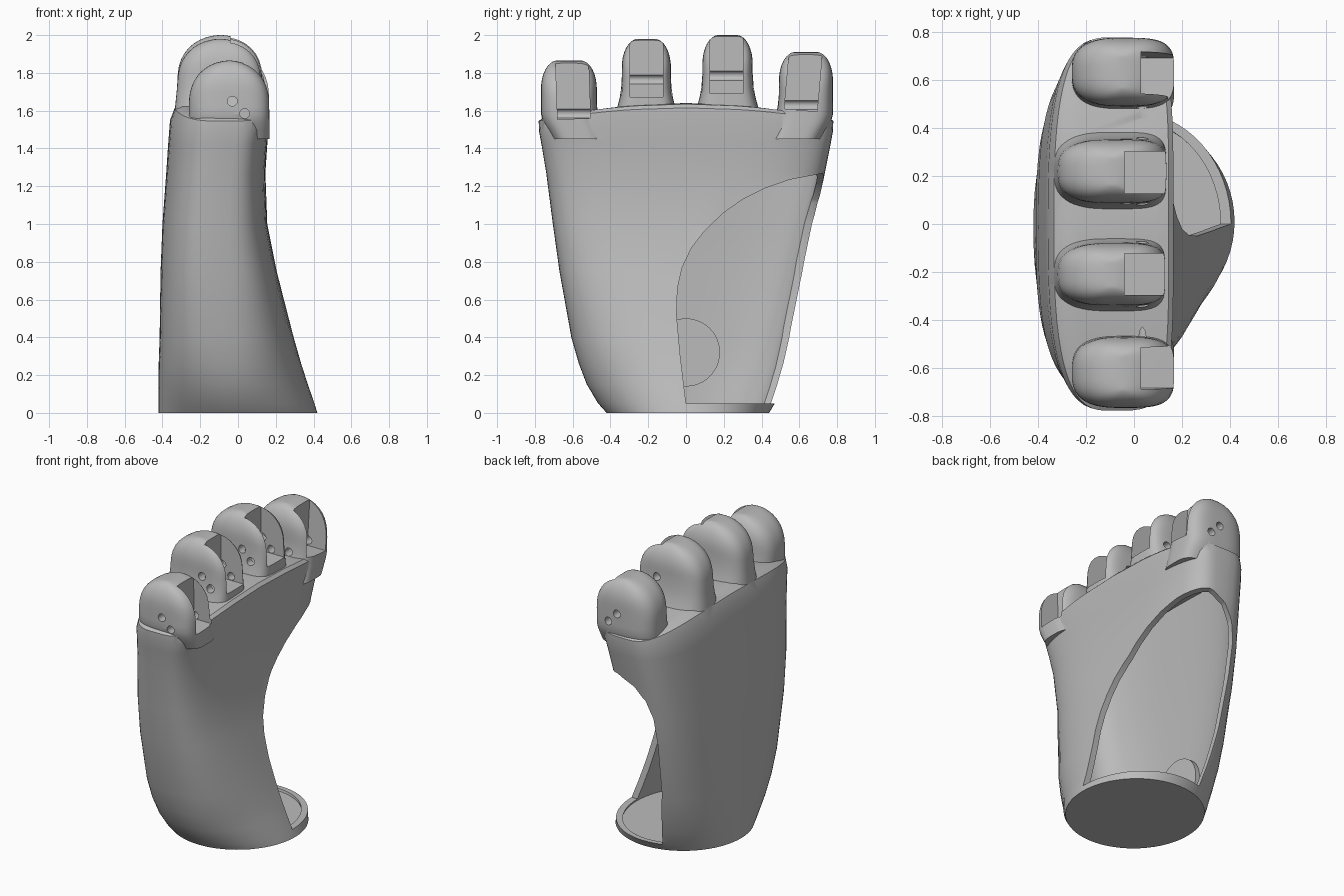
import bpy, bmesh, math
from math import cos, sin, pi, radians
from mathutils import Matrix

cube = bpy.data.objects.get("Cube")
if cube:
    bpy.data.objects.remove(cube, do_unlink=True)

grey = bpy.data.materials.new("plain_grey")
grey.use_nodes = True
colour = (0.5, 0.5, 0.5, 1)
grey.diffuse_color = colour
grey.node_tree.nodes["Principled BSDF"].inputs["Base Color"].default_value = colour

N = 64


def finish(name, bm):
    bmesh.ops.recalc_face_normals(bm, faces=bm.faces)
    mesh = bpy.data.meshes.new(name)
    bm.to_mesh(mesh)
    bm.free()
    obj = bpy.data.objects.new(name, mesh)
    obj.data.materials.append(grey)
    bpy.context.collection.objects.link(obj)
    return obj


def power(v, e):
    return math.copysign(abs(v) ** (2 / e), v)


def ring(z, x0, x1, y0, y1, xc, palm, back, bulge=0):
    """Rounded cross-section with its own exponent on the palm and back sides."""
    points = []
    for i in range(N):
        t = 2 * pi * i / N
        c, s = cos(t), sin(t)
        e = palm if c > 0 else back
        x = xc + power(c, e) * ((x1 - xc) if c > 0 else (xc - x0))
        u = power(s, e)
        y = (y0 + y1) / 2 + u * (y1 - y0) / 2
        points.append((x, y, z + bulge * (1 - u * u)))
    return points


def loft(name, rings):
    bm = bmesh.new()
    loops = [[bm.verts.new(p) for p in r] for r in rings]
    for a, b in zip(loops, loops[1:]):
        for i in range(N):
            j = (i + 1) % N
            bm.faces.new((a[i], a[j], b[j], b[i]))
    # close both ends with strips running across the section
    for loop in (loops[0], loops[-1]):
        for i in range(-N // 4, N // 4):
            ids = [i % N, (i + 1) % N, (N // 2 - i - 1) % N, (N // 2 - i) % N]
            bm.faces.new([loop[k] for k in dict.fromkeys(ids)])
    return finish(name, bm)


def prism(name, points, vec):
    bm = bmesh.new()
    face = bm.faces.new([bm.verts.new(p) for p in points])
    grown = bmesh.ops.extrude_face_region(bm, geom=[face])["geom"]
    bmesh.ops.translate(bm, vec=vec, verts=[v for v in grown if isinstance(v, bmesh.types.BMVert)])
    return finish(name, bm)


def box(x0, x1, y0, y1, z0, z1, lean=0):
    bm = bmesh.new()
    size = Matrix.Diagonal((x1 - x0, y1 - y0, z1 - z0, 1))
    place = Matrix.Translation(((x0 + x1) / 2, (y0 + y1) / 2, (z0 + z1) / 2))
    bmesh.ops.create_cube(bm, size=1, matrix=place @ Matrix.Rotation(lean, 4, "X") @ size)
    return finish("slot_cutter", bm)


def rod(name, axis, centre, radius, length, sides=24):
    bm = bmesh.new()
    turn = Matrix.Rotation(pi / 2, 4, axis)
    bmesh.ops.create_cone(bm, cap_ends=True, segments=sides, radius1=radius, radius2=radius,
                          depth=length, matrix=Matrix.Translation(centre) @ turn)
    return finish(name, bm)


def combine(target, other, operation):
    mod = target.modifiers.new("combine", "BOOLEAN")
    mod.operation = operation
    mod.solver = "EXACT"
    mod.object = other
    bpy.context.view_layer.objects.active = target
    bpy.ops.object.modifier_apply(modifier=mod.name)
    bpy.data.objects.remove(other, do_unlink=True)


# Palm outline by height: z, back x, palm x, front y, rear y, widest x, palm and back roundness
rows = [
    (0, -.42, .42, -.42, .44, 0, 2, 2),
    (.05, -.42, .405, -.465, .47, -.01, 2, 2.1),
    (.15, -.42, .37, -.525, .5, -.03, 2, 2.35),
    (.26, -.42, .335, -.567, .53, -.05, 2.2, 2.6),
    (.4, -.415, .295, -.607, .56, -.08, 2.5, 2.8),
    (.75, -.41, .205, -.67, .63, -.11, 3.1, 3),
    (1, -.4, .155, -.705, .68, -.12, 3.5, 3),
    (1.27, -.38, .145, -.74, .735, -.11, 3.8, 2.9),
    (1.42, -.37, .155, -.765, .765, -.1, 4.2, 2.9),
]
top = [
    ring(1.49, -.36, .165, -.778, .778, -.1, 4.5, 2.9, .06),
    ring(1.545, -.335, .165, -.78, .78, -.1, 4.5, 2.9, .07),
    ring(1.56, -.3, .145, -.76, .76, -.1, 4.5, 2.9, .075),
    ring(1.56, -.24, .1, -.72, .72, -.1, 4.5, 2.9, .08),
]
palm_shell = loft("palm_shell", [ring(*r) for r in rows] + top)

# Fingers: centre y, half width, tip z, back x, palm x, slot x, slot y, lean
fingers = [
    (-.62, .148, 1.865, -.26, .168, .03, -.6, 2),
    (-.21, .13, 1.98, -.32, .13, -.04, -.21, 0),
    (.22, .133, 2.0, -.32, .135, -.04, .215, 0),
    (.635, .143, 1.91, -.26, .168, .03, .625, -5),
]


def make_finger(cy, half, tip, x0, x1):
    rings = []
    crest = (x0 + x1) / 2
    outer = abs(cy) > .5
    heights = [1.45, 1.5, 1.54, 1.58, 1.62, 1.67, 1.72]
    arch = [tip - .24 * (1 - sin(a * pi / 20)) for a in range(1, 10)] + [tip - .0005]
    for z in [h for h in heights if h < tip - .23] + arch:
        s = max(0, (z - tip + .24) / .24)
        w = math.sqrt(max(0, 1 - s ** 2.4))
        flare = .07 * min(1, max(0, (tip - .2 - z) / .28)) ** 2
        tuck = -.06 * max(0, 1.56 - z) / .11   # keeps the outer base inside the palm
        c = max(0, (z - tip + .15) / .15)
        h = half - .085 * (1 - math.sqrt(1 - c * c))
        lo = h + (tuck if cy < -.5 else flare)
        hi = h + (tuck if cy > .5 else flare)
        back = x0 - (0 if outer else .03) * max(0, 1.75 - z) / .3
        rings.append(ring(z, crest + (back - crest) * w, crest + (x1 - crest) * w,
                          cy - lo, cy + hi, crest, 3.6 if outer else 4.5, 2.8))
    return loft("finger", rings)


for cy, half, tip, x0, x1, *_ in fingers:
    combine(palm_shell, make_finger(cy, half, tip, x0, x1), "UNION")

# Hollow inside, leaving a thin wall and a floor
wall = .038
inner = []
for z, x0, x1, y0, y1, xc, palm, back in rows[1:]:
    inner.append(ring(z - .015, x0 + wall, x1 - wall, y0 + wall, y1 - wall, xc, palm, back))
inner.append(ring(1.49, -.32, .12, -.72, .72, -.1, 4.5, 2.9, .08))
combine(palm_shell, loft("hollow_cutter", inner), "DIFFERENCE")

# Thumb opening: side outline crossed with a limit on how far back it reaches
side = [(0, .05), (-.03, .3), (-.05, .52), (-.045, .66), (-.02, .77), (.03, .875), (.1, .965),
        (.2, 1.06), (.3, 1.13), (.42, 1.19), (.55, 1.235), (.735, 1.27), (1, 1.28), (1, .05)]
reach = [(-.13, 0), (-.17, .2), (-.21, .45), (-.23, .8), (-.225, 1), (-.19, 1.12),
         (-.12, 1.21), (-.02, 1.26), (.1, 1.3), (1, 1.3), (1, 0)]
opening = prism("opening_cutter", [(-.5, y, z) for y, z in side], (2, 0, 0))
limit = prism("reach_cutter", [(x, -.5, z) for x, z in reach], (0, 2, 0))
combine(opening, limit, "INTERSECT")
combine(palm_shell, opening, "DIFFERENCE")

# Fingertip slots and cross pin holes
for cy, half, tip, x0, x1, sx, sy, lean in fingers:
    slot = box(sx, sx + .4, sy - .087, sy + .087, tip - .308, tip + .1, radians(lean))
    combine(palm_shell, slot, "DIFFERENCE")
    for px, drop in ((-.03, .215), (.035, .28)):
        pin = rod("pin_cutter", "X", (px, cy, tip - drop), .026, half * 2 + .1, 16)
        combine(palm_shell, pin, "DIFFERENCE")

# Round thumb mount on the inside of the back wall
thumb_mount = rod("thumb_mount", "Y", (-.37, 0, .32), .18, .06, 48)

for obj in (palm_shell, thumb_mount):
    bpy.ops.object.select_all(action="DESELECT")
    obj.select_set(True)
    bpy.context.view_layer.objects.active = obj
    bpy.ops.object.shade_smooth_by_angle(angle=radians(35))
